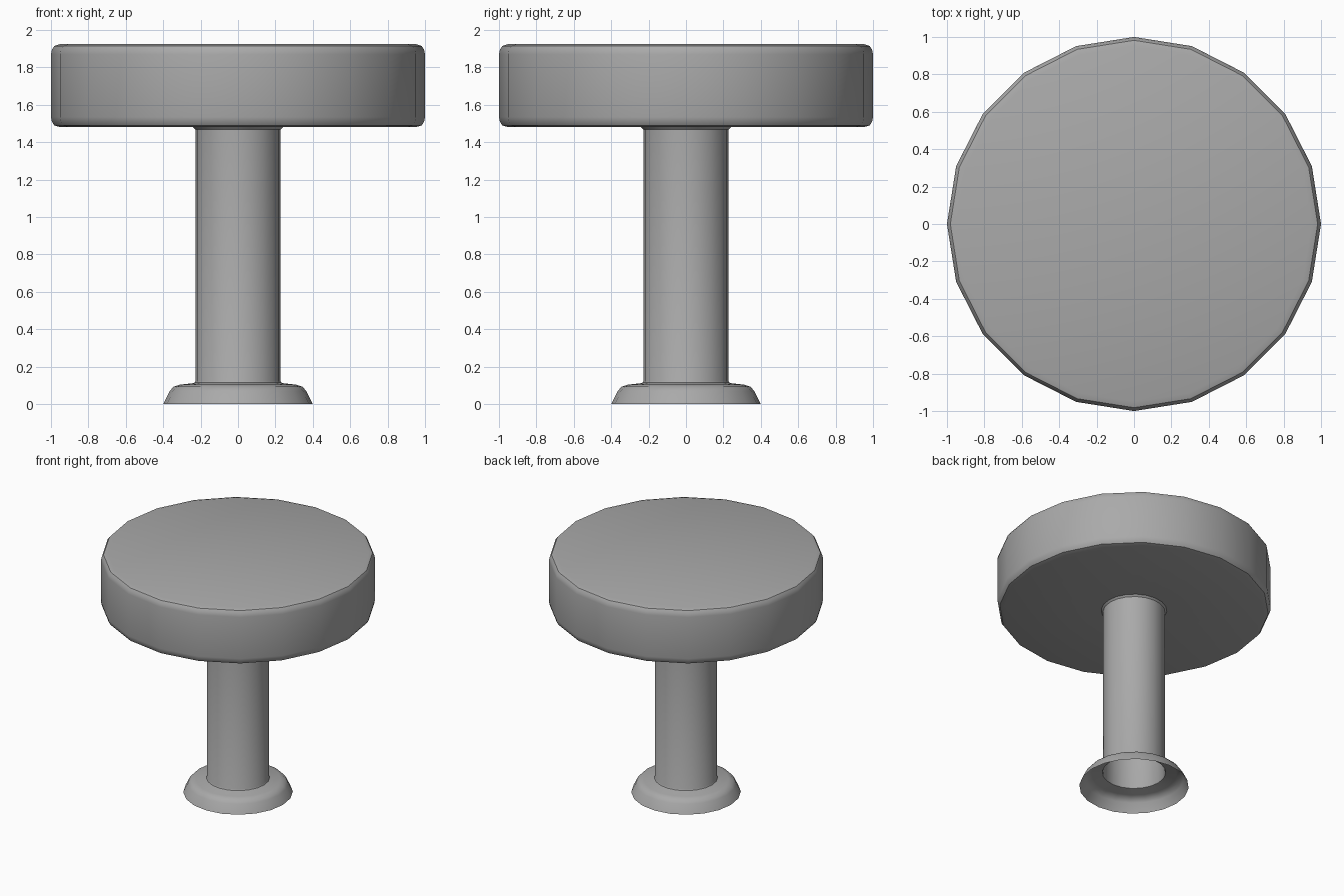
import bpy, bmesh, math

cube = bpy.data.objects.get("Cube")
if cube:
    bpy.data.objects.remove(cube, do_unlink=True)

SIDES = 20

grey = bpy.data.materials.new("plain_grey")
grey.use_nodes = True
colour = (0.4, 0.4, 0.4, 1)
grey.diffuse_color = colour
grey.node_tree.nodes["Principled BSDF"].inputs["Base Color"].default_value = colour


def lathe(name, profile):
    """Spin a (radius, height) profile around z into an open shell."""
    bm = bmesh.new()
    verts = [bm.verts.new((r, 0, z)) for r, z in profile]
    edges = [bm.edges.new(pair) for pair in zip(verts, verts[1:])]
    bmesh.ops.spin(bm, geom=verts + edges, cent=(0, 0, 0), axis=(0, 0, 1),
                   angle=math.tau, steps=SIDES, use_merge=True)
    bmesh.ops.remove_doubles(bm, verts=bm.verts, dist=0.0005)
    bmesh.ops.recalc_face_normals(bm, faces=bm.faces)
    mesh = bpy.data.meshes.new(name)
    bm.to_mesh(mesh)
    bm.free()
    mesh.materials.append(grey)
    obj = bpy.data.objects.new(name, mesh)
    bpy.context.collection.objects.link(obj)
    bpy.ops.object.select_all(action="DESELECT")
    obj.select_set(True)
    bpy.context.view_layer.objects.active = obj
    bpy.ops.object.shade_smooth_by_angle(angle=math.radians(35))
    return obj


# Flared foot, hollow and open underneath
foot = [(0.40, 0), (0.365, 0.07), (0.345, 0.093), (0.31, 0.104), (0.24, 0.112)]
# Tubular stem with a small collar at each end
stem = [(0.232, 0.115), (0.227, 0.125), (0.227, 1.468), (0.24, 1.481)]
# Thick round seat with rounded rims
seat = [(0.95, 1.481), (0.982, 1.49), (0.995, 1.51), (1.0, 1.535),
        (1.0, 1.87), (0.995, 1.895), (0.982, 1.915), (0.95, 1.925), (0, 1.925)]

lathe("round_stool", foot + stem + seat)
